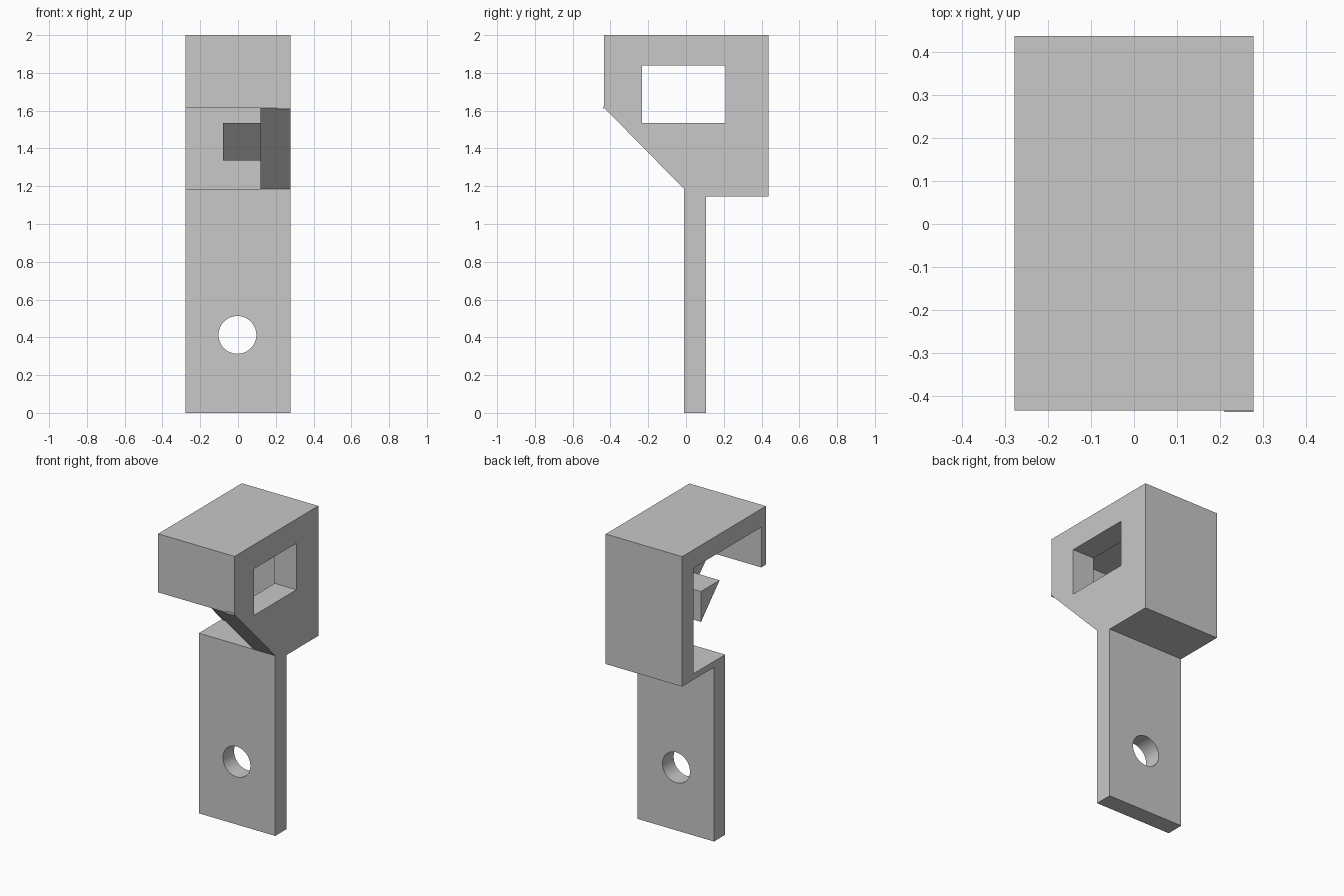
import bpy
import bmesh
import math

if "Cube" in bpy.data.objects:
    bpy.data.objects.remove(bpy.data.objects["Cube"])

grey = bpy.data.materials.new("light_grey")
grey.use_nodes = True
COLOUR = (0.58, 0.58, 0.58, 1)
grey.diffuse_color = COLOUR
grey.node_tree.nodes["Principled BSDF"].inputs["Base Color"].default_value = COLOUR

HALF = 0.278                 # half width of the bracket
WALL = 0.12                  # inner face of the side wall
FRONT, BACK = -0.433, 0.437
TOP, LIP, SHELF, BASE = 2.0, 1.615, 1.185, 1.145
STEM_FRONT, STEM_BACK = -0.01, 0.106


def prism(name, profile, x0, x1):
    """Extrude a (y, z) profile from x0 to x1."""
    bm = bmesh.new()
    face = bm.faces.new([bm.verts.new((x0, y, z)) for y, z in profile])
    out = bmesh.ops.extrude_face_region(bm, geom=[face])
    moved = [v for v in out["geom"] if isinstance(v, bmesh.types.BMVert)]
    bmesh.ops.translate(bm, verts=moved, vec=(x1 - x0, 0, 0))
    bmesh.ops.recalc_face_normals(bm, faces=bm.faces)
    mesh = bpy.data.meshes.new(name)
    bm.to_mesh(mesh)
    bm.free()
    obj = bpy.data.objects.new(name, mesh)
    bpy.context.collection.objects.link(obj)
    mesh.materials.append(grey)
    return obj


def rect(y0, y1, z0, z1):
    return [(y0, z0), (y1, z0), (y1, z1), (y0, z1)]


def activate(obj):
    bpy.ops.object.select_all(action="DESELECT")
    obj.select_set(True)
    bpy.context.view_layer.objects.active = obj


def cut(obj, cutter):
    """Subtract the cutter and discard it."""
    cutter.hide_render = True
    mod = obj.modifiers.new("cut", "BOOLEAN")
    mod.operation = "DIFFERENCE"
    mod.solver = "EXACT"
    mod.object = cutter
    activate(obj)
    bpy.ops.object.modifier_apply(modifier=mod.name)
    bpy.data.objects.remove(cutter)


# Mounting stem with a round screw hole
stem = prism("mounting_stem", rect(STEM_FRONT, STEM_BACK, 0, BASE), -HALF, HALF)
bpy.ops.mesh.primitive_cylinder_add(vertices=64, radius=0.1, depth=0.6,
                                    location=(-0.003, 0.05, 0.413),
                                    rotation=(math.pi / 2, 0, 0))
hole = bpy.context.object
hole.data.materials.append(grey)
cut(stem, hole)
activate(stem)
bpy.ops.object.shade_smooth_by_angle(angle=math.radians(30))

# Open frame: front lip, roof, back wall and thin shelf
inner_back, inner_front, ceiling = 0.317, -0.385, 1.88
prism("open_frame", [
    (FRONT, TOP), (BACK, TOP), (BACK, BASE), (STEM_FRONT, BASE),
    (STEM_FRONT, SHELF), (inner_back, SHELF), (inner_back, ceiling),
    (inner_front, ceiling), (inner_front, LIP), (FRONT, LIP)], -HALF, WALL)

# Side wall with a sloped lower edge and a rectangular window
side_wall = prism("side_wall", [
    (FRONT, TOP), (BACK, TOP), (BACK, BASE), (STEM_FRONT, BASE),
    (STEM_FRONT, SHELF), (FRONT, LIP)], WALL, HALF)
SILL = 1.535
cut(side_wall, prism("window_cutter", rect(-0.232, 0.21, SILL, 1.84), 0, 0.5))

# Wedge-shaped catch on the inside of the side wall
prism("catch_wedge", [(-0.235, SILL), (-0.042, SILL), (-0.042, 1.335)], -0.08, WALL)

# Small ridge at the lower front corner of the side wall
prism("corner_ridge", rect(-0.437, FRONT, 1.61, 1.624), 0.21, HALF)
